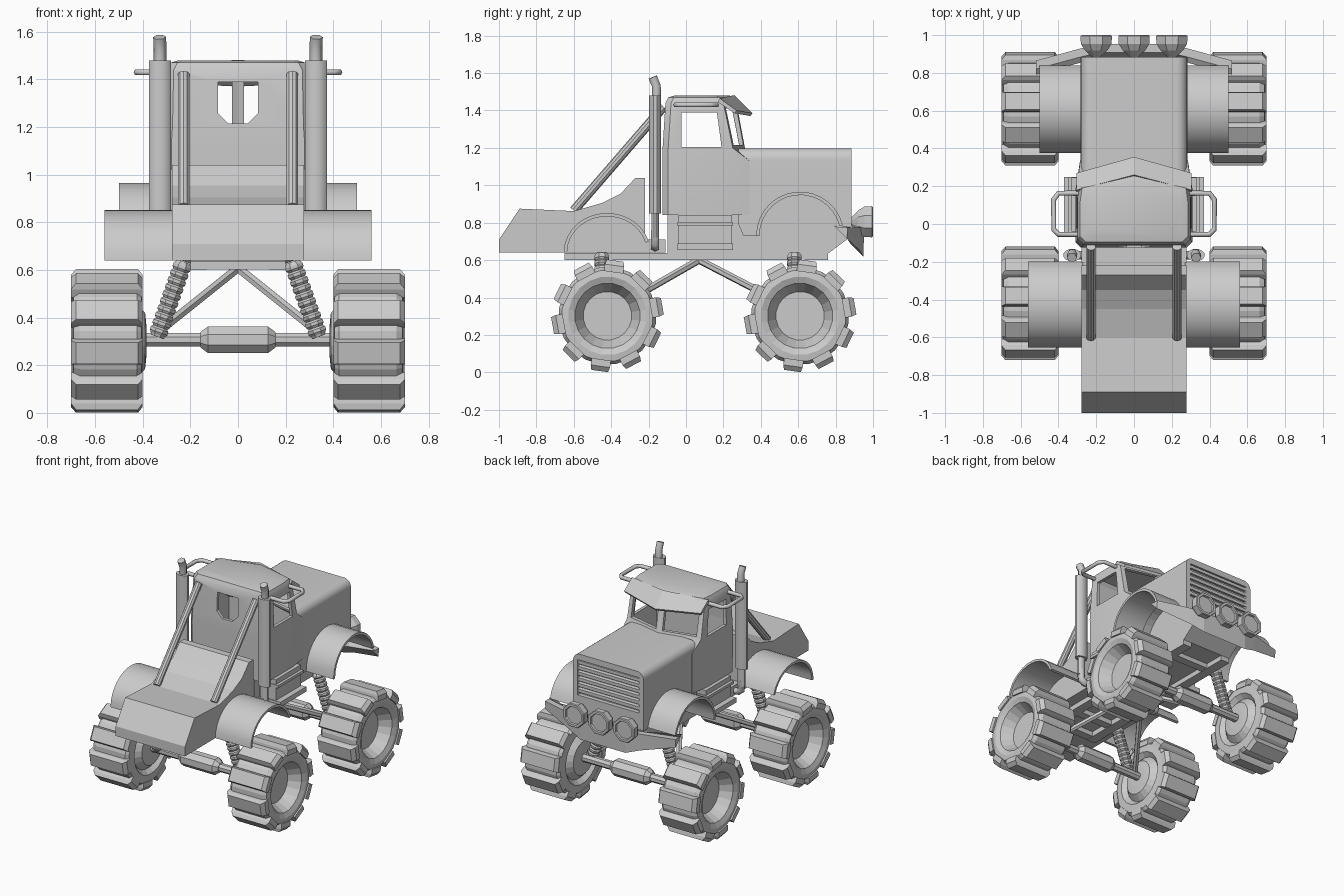
import bpy, bmesh
from math import sin, cos, pi, radians
from mathutils import Vector

if "Cube" in bpy.data.objects:
    bpy.data.objects.remove(bpy.data.objects["Cube"])


def loft(name, rings, smooth=False):
    """Skin a list of equal-length point rings and cap both ends."""
    bm = bmesh.new()
    vs = [[bm.verts.new(p) for p in r] for r in rings]
    n = len(rings[0])
    for a, b in zip(vs, vs[1:]):
        for i in range(n):
            bm.faces.new((a[i], a[(i + 1) % n], b[(i + 1) % n], b[i]))
    bm.faces.new(vs[0][::-1])
    bm.faces.new(vs[-1])
    bmesh.ops.recalc_face_normals(bm, faces=bm.faces)
    me = bpy.data.meshes.new(name)
    bm.to_mesh(me)
    bm.free()
    ob = bpy.data.objects.new(name, me)
    bpy.context.collection.objects.link(ob)
    if smooth:
        bpy.ops.object.select_all(action='DESELECT')
        ob.select_set(True)
        bpy.context.view_layer.objects.active = ob
        bpy.ops.object.shade_smooth_by_angle(angle=radians(35))
    return ob


def prism(name, prof, x0, x1, smooth=False):
    return loft(name, [[(x, y, z) for y, z in prof] for x in (x0, x1)], smooth)


def box(name, x0, x1, y0, y1, z0, z1):
    return prism(name, [(y0, z0), (y1, z0), (y1, z1), (y0, z1)], x0, x1)


def turned(name, p0, p1, prof, sides=8, smooth=False, phase=0.5, sq=1):
    """Turned shape along p0-p1; prof holds (fraction, radius); sq squashes y."""
    p0, p1 = Vector(p0), Vector(p1)
    d = p1 - p0
    q = d.to_track_quat('Z', 'Y')
    rings = []
    for t, r in prof:
        ring = []
        for i in range(sides):
            a = 2 * pi * (i + phase) / sides
            v = q @ Vector((r * cos(a), r * sin(a), 0))
            v.y *= sq
            ring.append(p0 + d * t + v)
        rings.append(ring)
    return loft(name, rings, smooth)


def rod(name, p0, p1, r, sides=8, smooth=False):
    return turned(name, p0, p1, [(0, r), (1, r)], sides, smooth)


def pipe(name, pts, r):
    cu = bpy.data.curves.new(name, 'CURVE')
    cu.dimensions = '3D'
    cu.bevel_depth, cu.bevel_resolution, cu.use_fill_caps = r, 1, True
    sp = cu.splines.new('POLY')
    sp.points.add(len(pts) - 1)
    for p, co in zip(sp.points, pts):
        p.co = (*co, 1)
    ob = bpy.data.objects.new(name, cu)
    bpy.context.collection.objects.link(ob)
    bpy.ops.object.select_all(action='DESELECT')
    ob.select_set(True)
    bpy.context.view_layer.objects.active = ob
    bpy.ops.object.convert(target='MESH')


def cut(target, *cutters):
    bpy.context.view_layer.objects.active = target
    for c in cutters:
        m = target.modifiers.new('cut', 'BOOLEAN')
        m.operation, m.solver, m.object = 'DIFFERENCE', 'EXACT', c
        bpy.ops.object.modifier_apply(modifier=m.name)
        bpy.data.objects.remove(c)


# cab: hollow shell with a V-shaped windscreen
def cab_ring(z, w, yb, ys, yf, wf, yc, d):
    half = [(w - .03, yb + d), (w, yb + .03 + d), (w, ys), (wf, yf - d), (0.001, yc - d)]
    half = [(max(x - d, .001), y) for x, y in half]
    return [(x, y, z) for x, y in half] + [(-x, y, z) for x, y in half[::-1]]


def cab_shell(name, d, smooth=False):
    return loft(name, [
        cab_ring(.84 + d, .305, -.125, .18, .34, .285, .345, d),
        cab_ring(1.13, .31, -.125, .18, .34, .285, .345, d),
        cab_ring(1.20, .305, -.125, .17, .25, .295, .315, d),
        cab_ring(1.44 - d * .5, .30, -.11, .13, .20, .29, .27, d),
        cab_ring(1.47 - d * .7, .285, -.095, .12, .19, .275, .26, d),
        cab_ring(1.48 - d, .25, -.06, .10, .16, .24, .23, d)], smooth)


cab = cab_shell('cab', 0, True)
cut(cab, cab_shell('cab_inside', .022),
    prism('side_cut', [(-.025, 1.205), (.19, 1.205), (.165, 1.39), (-.025, 1.39)], -.5, .5),
    box('screen_cut_r', .025, .26, .15, .5, 1.215, 1.41),
    box('screen_cut_l', -.26, -.025, .15, .5, 1.215, 1.41))
rear = [(-.085, 1.26), (-.04, 1.215), (.04, 1.215), (.085, 1.26), (.085, 1.39), (-.085, 1.39)]
cut(cab, loft('rear_cut', [[(x, y, z) for x, z in rear] for y in (-.3, -.03)]))

# sun visor
def visor_ring(x, y0, z0, y1, z1):
    return [(x, y0, z0), (x, y1, z1), (x, y1 - .01, z1 - .015), (x, y0 - .01, z0 - .02)]


loft('sun_visor', [visor_ring(-.305, .18, 1.465, .27, 1.40), visor_ring(0, .26, 1.482, .355, 1.385),
                   visor_ring(.305, .18, 1.465, .27, 1.40)])

# hood with wheel arches and grille recess
sec = [(.282, .73), (.282, 1.13)] + [(.227 + .055 * cos(a), 1.143 + .055 * sin(a))
                                    for a in (0.2, .5, .8, 1.1, 1.35, pi / 2)]
sec += [(-x, z) for x, z in sec[::-1]]
hood = loft('hood', [[(x, y, z) for x, z in sec] for y in (.28, .885)], True)
cut(hood,
    rod('arch_cut', (-.5, .61, .73), (.5, .61, .73), .232, 32),
    box('nose_cut', -.5, .5, .7, 1, .6, .78),
    prism('heel_cut', [(.2, .86), (.25, .86), (.32, .70), (.2, .7)], -.5, .5),
    box('grille_cut', -.245, .245, .855, 1, .9, 1.155))
for i in range(6):
    z = .925 + i * .041
    prism('grille_slat', [(.86, z), (.882, z - .005), (.882, z + .018), (.86, z + .022)], -.245, .245)

# chassis
box('engine_bay', -.2, .2, .3, .84, .8, 1.0)
prism('front_chassis', [(-.1, .635), (.76, .635), (.86, .71), (.86, .84), (-.1, .84)], -.2, .2)
for s in (1, -1):
    box('frame_rail', s * .13, s * .2, -.65, .76, .60, .637)
for y in (-.62, -.42, .05, .58):
    box('cross_member', -.13, .13, y - .03, y + .03, .602, .637)

# rear bed
prism('rear_bed', [(-1, .64), (-1, .71), (-.89, .875), (-.6, .862), (-.45, .905), (-.35, .955),
                   (-.27, 1.04), (-.22, 1.04), (-.22, .71), (-.11, .71), (-.11, .64)], -.277, .277)

# front bumper, swept back and shallower at the ends
st = [(.52, .865, .775, .715), (.28, .93, .775, .655), (.18, .953, .77, .62)]
st = [(-x, *r) for x, *r in st] + st[::-1]
loft('front_bumper', [[(x, y, zt), (x, y - .005, zb), (x, y - .075, zb + .07), (x, y - .045, zt)]
                      for x, y, zt, zb in st])

# round front lamps
for x in (-.2, 0, .2):
    turned('front_lamp', (x, .885, .805), (x, 1, .805),
           [(0, .025), (.3, .065), (.6, .088), (.95, .09), (1, .085), (1, .068), (.88, .065)])


def fender(name, x0, x1, yc, zc, ry, rz, a0, a1, n=14):
    arc = [radians(a0 + (a1 - a0) * i / n) for i in range(n + 1)]
    prof = [(yc + ry * cos(a), zc + rz * sin(a)) for a in arc]
    prof += [(yc + (ry - .018) * cos(a), zc + (rz - .018) * sin(a)) for a in arc[::-1]]
    prism(name, prof, x0, x1, True)


for s in (1, -1):
    # fenders
    fender('front_fender', s * .27, s * .50, .61, .73, .235, .236, 14, 180)
    fender('rear_fender', s * .27, s * .56, -.422, .64, .232, .212, 16, 180)

    # exhaust stack with bent tip and elbow
    turned('exhaust_stack', (s * .327, -.165, .72), (s * .327, -.165, 1.48),
           [(0, .03), (.17, .03), (.17, .048), (1, .048)], 12, True, sq=.7)
    pipe('exhaust_tip', [(s * .327, -.158, 1.46), (s * .327, -.158, 1.53), (s * .329, -.178, 1.578)], .027)
    pipe('exhaust_elbow', [(s * .327, -.165, .76), (s * .327, -.165, .69), (s * .3, -.165, .67),
                           (s * .18, -.165, .67)], .025)

    # sloping bed bar and roof-side handle
    rod('bed_bar', (s * .228, -.6, .865), (s * .228, -.12, 1.42), .025, 10, True)
    pipe('side_handle', [(s * .28, -.055, 1.43), (s * .40, -.055, 1.43), (s * .425, -.03, 1.43),
                         (s * .425, .13, 1.43), (s * .40, .163, 1.43), (s * .28, .163, 1.43)], .014)

    # cab steps
    box('side_tank', s * .2, s * .33, -.04, .245, .66, .84)
    box('lower_step', s * .2, s * .37, -.045, .25, .655, .69)
    box('upper_step', s * .2, s * .35, -.045, .25, .785, .805)

    for yw in (-.42, .61):
        # tyre and rim
        zc = .302
        turned('wheel', (0, yw, zc), (s, yw, zc),
               [(.385, .07), (.39, .12), (.43, .16), (.40, .19), (.405, .245), (.425, .262), (.665, .262),
                (.69, .245), (.695, .21), (.68, .175), (.60, .13)], 20)
        # tread lugs
        for i in range(10):
            a = radians(36 * i - 98)
            u, t = Vector((0, cos(a), sin(a))), Vector((0, -sin(a), cos(a)))
            c = Vector((0, yw, zc))
            loft('tread_lug', [[c + u * r + t * w + Vector((s * x, 0, 0)) for x, w in
                                ((x0, -h), (x1, -h), (x1, h), (x0, h))]
                               for r, x0, x1, h in ((.235, .40, .702, .052), (.272, .40, .702, .052),
                                                    (.298, .42, .68, .045))])
        # coil shock with ribbed sleeve
        prof = [(0, .03)]
        for i in range(10):
            prof += [(.03 + i * .094, .034), (.06 + i * .094, .042), (.10 + i * .094, .042)]
        turned('shock', (s * .34, yw - .03, .32), (s * .228, yw - .03, .635), prof + [(1, .03)], 8)
        # suspension link
        rod('suspension_link', (s * .01, .07, .60), (s * .36, yw, .32), .02, 6)

# axles and differentials
for yw in (-.42, .61):
    rod('axle', (-.4, yw, .307), (.4, yw, .307), .03, 8)
    turned('differential', (-.158, yw, .307), (.158, yw, .307),
           [(0, .035), (.1, .06), (.9, .06), (1, .035)], 8)
